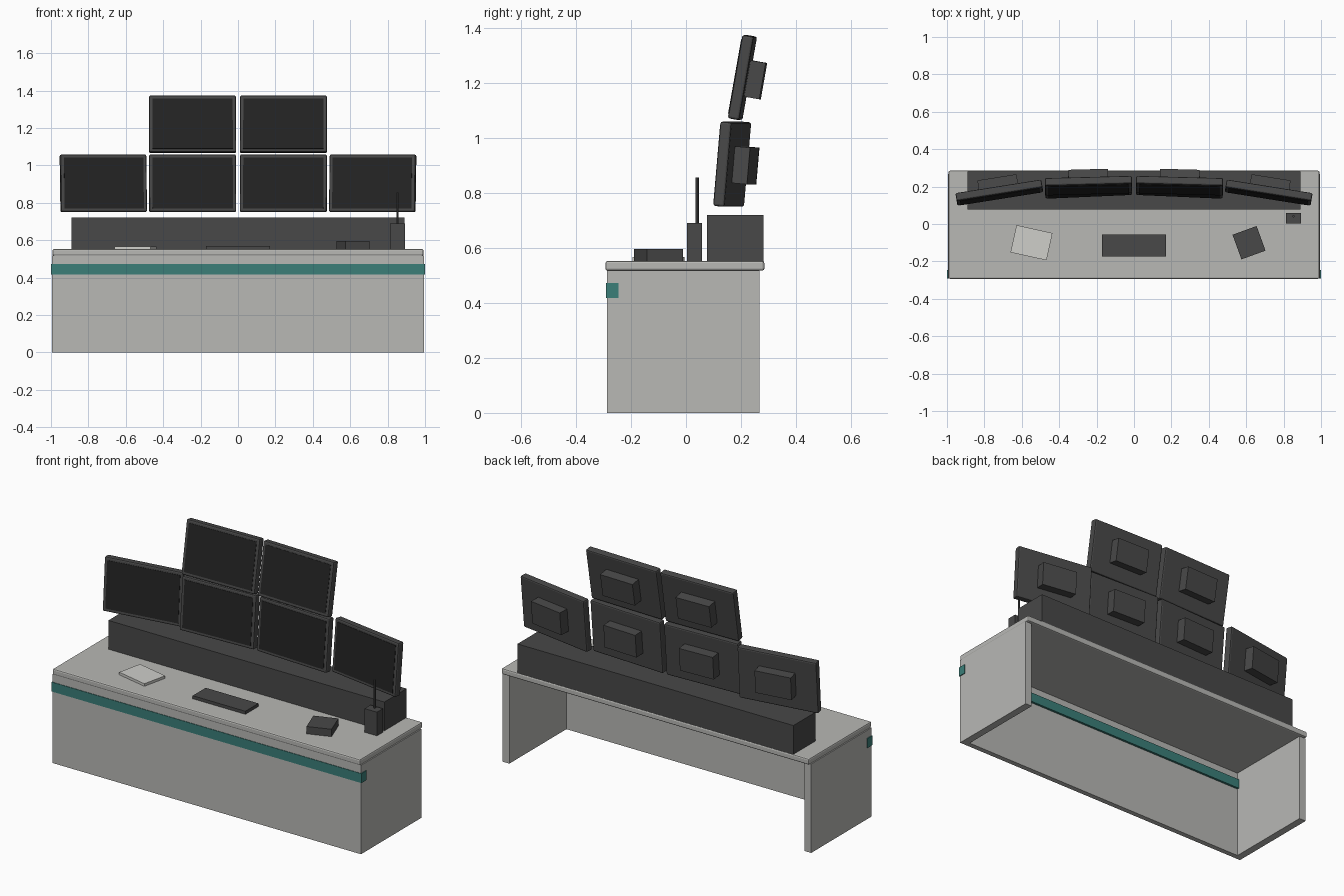
import bpy, bmesh, math
from mathutils import Matrix, Vector

if "Cube" in bpy.data.objects:
    bpy.data.objects.remove(bpy.data.objects["Cube"])


def material(name, rgb):
    m = bpy.data.materials.new(name)
    m.diffuse_color = (*rgb, 1)
    m.use_nodes = True
    m.node_tree.nodes["Principled BSDF"].inputs["Base Color"].default_value = m.diffuse_color
    return m


DESK = material("desk_grey", (0.48, 0.48, 0.46))
PAPER = material("paper_white", (0.62, 0.62, 0.59))
DARK = material("dark_grey", (0.065, 0.065, 0.065))
SCREEN = material("screen_black", (0.017, 0.017, 0.017))
TEAL = material("teal", (0.043, 0.21, 0.19))


def box(name, lo, hi, mat, matrix=Matrix(), bevel=0.0, segments=2):
    """Box between two corners, optionally rounded and placed by a matrix."""
    lo, hi = Vector(lo), Vector(hi)
    bm = bmesh.new()
    bmesh.ops.create_cube(bm, size=1)
    bmesh.ops.scale(bm, vec=hi - lo, verts=bm.verts)
    bmesh.ops.translate(bm, vec=(lo + hi) / 2, verts=bm.verts)
    me = bpy.data.meshes.new(name)
    bm.to_mesh(me)
    bm.free()
    me.materials.append(mat)
    ob = bpy.data.objects.new(name, me)
    bpy.context.collection.objects.link(ob)
    ob.matrix_world = matrix
    if bevel:
        mod = ob.modifiers.new("rounded_edges", 'BEVEL')
        mod.width = bevel
        mod.segments = segments
    return ob


def place(x, y, z, yaw=0.0, tilt=0.0):
    return (Matrix.Translation((x, y, z))
            @ Matrix.Rotation(math.radians(yaw), 4, 'Z')
            @ Matrix.Rotation(math.radians(tilt), 4, 'X'))


# Desk: rounded top, front panel, two side panels, open back
box("desk_top", (-0.992, -0.293, 0.517), (0.992, 0.285, 0.552), DESK, bevel=0.008)
box("front_panel", (-0.995, -0.288, 0), (0.995, -0.258, 0.518), DESK)
for side, s in (("left", -1), ("right", 1)):
    xs = sorted((s * 0.995, s * 0.952))
    box(side + "_side_panel", (xs[0], -0.26, 0), (xs[1], 0.268, 0.518), DESK)

# Teal band running through the front panel
box("accent_band", (-1, -0.291, 0.417), (1, -0.245, 0.472), TEAL)

# Raised console behind the work surface
box("console_riser", (-0.89, 0.077, 0.55), (0.89, 0.282, 0.72), DARK)

# Monitors: (row, x, y, z, inward yaw, backward tilt)
W, H, D = 0.2325, 0.154, 0.021
for row, x, y, z, yaw, tilt in (("outer", 0.72, 0.168, 0.904, 9, -5),
                                ("lower", 0.243, 0.18, 0.904, 2.5, -5),
                                ("upper", 0.243, 0.205, 1.219, 1.5, -10)):
    for side, s in (("left", -1), ("right", 1)):
        m = place(s * x, y, z, -s * yaw, tilt)
        n = f"{row}_{side}_monitor"
        box(n + "_body", (-W, -D, -H), (W, D, H), DARK, m, bevel=0.008)
        box(n + "_screen", (-W + 0.018, -D - 0.002, -H + 0.018),
            (W - 0.018, -D + 0.003, H - 0.018), SCREEN, m)
        box(n + "_back_box", (-0.106, 0, -0.067), (0.106, 0.077, 0.067), DARK, m)

# Items on the desk
box("notepad", (-0.0985, -0.0745, 0), (0.0985, 0.0745, 0.017), PAPER,
    place(-0.548, -0.1, 0.55, -12.5))
box("keyboard", (-0.17, -0.175, 0.55), (0.17, -0.055, 0.57), DARK)
box("desk_phone", (-0.0685, -0.07, 0), (0.0685, 0.07, 0.045), DARK,
    place(0.615, -0.1, 0.55, 20))
box("radio_body", (0.814, 0.003, 0.55), (0.894, 0.058, 0.69), DARK)

# Radio antenna
bpy.ops.mesh.primitive_cylinder_add(vertices=8, radius=0.006, depth=0.17,
                                    location=(0.853, 0.041, 0.77))
antenna = bpy.context.object
antenna.name = "radio_antenna"
antenna.data.materials.append(DARK)
